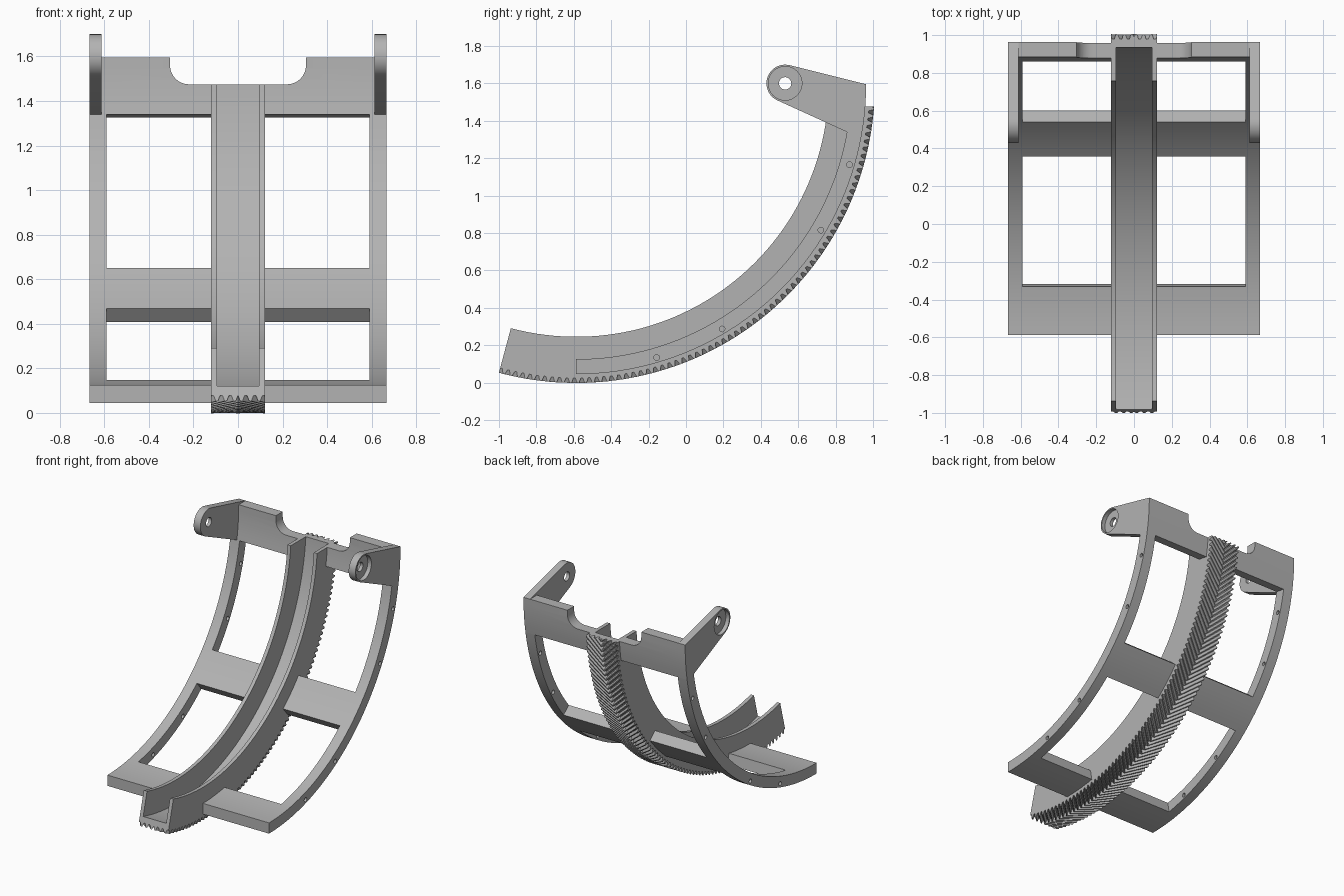
import bpy, bmesh
from math import sin, cos, pi, radians
from mathutils import Vector, Matrix

if "Cube" in bpy.data.objects:
    bpy.data.objects.remove(bpy.data.objects["Cube"])

CY, CZ = -0.587, 1.595            # centre of the curved frame
R_IN, R_OUT = 1.47, 1.55          # frame radii
X_IN, X_OUT = 0.59, 0.667         # side rail faces
WALL, TOP = 0.122, 1.475          # channel half width, cut height
START = -15

grey = bpy.data.materials.new("plain grey")
grey.use_nodes = True
grey.diffuse_color = (0.45, 0.45, 0.45, 1)
grey.node_tree.nodes["Principled BSDF"].inputs["Base Color"].default_value = (0.45, 0.45, 0.45, 1)


def polar(x, r, deg):
    """Point at radius r, angle measured from straight down toward the back."""
    a = radians(deg)
    return Vector((x, CY + r * sin(a), CZ - r * cos(a)))


def finish(name, bm):
    bmesh.ops.recalc_face_normals(bm, faces=bm.faces)
    mesh = bpy.data.meshes.new(name)
    bm.to_mesh(mesh)
    bm.free()
    ob = bpy.data.objects.new(name, mesh)
    bpy.context.collection.objects.link(ob)
    mesh.materials.append(grey)
    return ob


def loft(rings):
    """Closed solid through a list of closed point rings."""
    bm = bmesh.new()
    rows = [[bm.verts.new(p) for p in ring] for ring in rings]
    n = len(rows[0])
    for a, b in zip(rows, rows[1:]):
        for i in range(n):
            j = (i + 1) % n
            bm.faces.new((a[i], a[j], b[j], b[i]))
    bm.faces.new(rows[0])
    bm.faces.new(rows[-1])
    return bm


def arc_sweep(profile, a0, a1, step=2):
    n = max(1, round((a1 - a0) / step))
    return loft([[polar(x, r, a0 + (a1 - a0) * i / n) for x, r in profile]
                 for i in range(n + 1)])


def box_profile(x0, x1, r0=R_IN, r1=R_OUT):
    return [(x0, r0), (x1, r0), (x1, r1), (x0, r1)]


def trim(bm, point, normal):
    """Remove what lies beyond a plane and cap the cut."""
    geom = bm.verts[:] + bm.edges[:] + bm.faces[:]
    bmesh.ops.bisect_plane(bm, geom=geom, plane_co=point, plane_no=normal, clear_outer=True)
    rim = [e for e in bm.edges if e.is_boundary]
    if rim:
        bmesh.ops.holes_fill(bm, edges=rim, sides=0)


def cut(ob, cutter):
    cutter.hide_render = True
    mod = ob.modifiers.new("cut", 'BOOLEAN')
    mod.operation, mod.solver, mod.object = 'DIFFERENCE', 'EXACT', cutter
    bpy.context.view_layer.objects.active = ob
    bpy.ops.object.modifier_apply(modifier=mod.name)
    bpy.data.objects.remove(cutter)


def pin(centre, radius, depth):
    """Cylinder along x, used for drilling."""
    bm = bmesh.new()
    bmesh.ops.create_cone(bm, cap_ends=True, segments=32, radius1=radius, radius2=radius, depth=depth,
                          matrix=Matrix.Translation(centre) @ Matrix.Rotation(pi / 2, 4, 'Y'))
    return finish("cutter", bm)


def notch_cutter():
    """Rounded opening in the top edge of the back plate."""
    fillet, half = 0.085, 0.305
    side = [(half, 1.8)]
    for i in range(11):
        a = pi / 2 * i / 10
        side.append((half - fillet + fillet * cos(a), TOP + fillet - fillet * sin(a)))
    outline = side + [(-x, z) for x, z in reversed(side)]
    return finish("cutter", loft([[Vector((x, y, z)) for x, z in outline] for y in (0.6, 1.2)]))


parts = []

# U-shaped guide channel
inner, rim, floor, root = 0.095, 1.35, 1.527, 1.57
u_profile = [(WALL, rim), (WALL, root), (-WALL, root), (-WALL, rim),
             (-inner, rim), (-inner, floor), (inner, floor), (inner, rim)]
bm = arc_sweep(u_profile, START, 89)
trim(bm, (0, 0, TOP), (0, 0, 1))
parts.append(finish("guide_channel", bm))

# Herringbone gear rack under the channel
pitch, skew, tip = 1.44, 4.4, 1.597
rows = []
for k in range(-5, 81):
    for frac, r in ((0, root), (0.25, root), (0.5, tip), (0.75, tip)):
        a = START + (k + frac) * pitch
        row = [polar(x, r, a + skew * abs(x) / WALL) for x in (-WALL, 0, WALL)]
        row += [polar(x, 1.55, a + skew * abs(x) / WALL) for x in (WALL, 0, -WALL)]
        rows.append(row)
bm = loft(rows)
trim(bm, (0, 0, TOP), (0, 0, 1))
trim(bm, polar(0, 1, START), polar(0, 1, START - 90) - Vector((0, CY, CZ)))
parts.append(finish("gear_rack", bm))

for s, side in ((1, "left"), (-1, "right")):
    # Curved side rail with screw holes
    rail = finish(side + "_rail", arc_sweep(box_profile(s * X_IN, s * X_OUT), 0, 80))
    for deg in (16.4, 30.8, 59.2, 73.6):
        cut(rail, pin(polar(s * 0.63, 1.523, deg), 0.015, 0.2))
    parts.append(rail)

    # Cross bars between channel and rail
    for label, a0 in (("front", 0), ("middle", 40)):
        bar = arc_sweep(box_profile(s * 0.11, s * (X_IN + 0.002)), a0, a0 + 10)
        parts.append(finish(side + "_" + label + "_cross_bar", bar))

    # Back plate with rounded notch
    plate = finish(side + "_back_plate", arc_sweep(box_profile(s * 0.1, s * X_OUT), 80, 90))
    cut(plate, notch_cutter())
    parts.append(plate)

    # Pivot arm with hub recess and hole
    hub_y, hub_z, hub_r = 0.53, 1.6, 0.1
    bm = bmesh.new()
    for x in (s * 0.612, s * X_OUT):
        for i in range(48):
            a = 2 * pi * i / 48
            bm.verts.new((x, hub_y + hub_r * cos(a), hub_z + hub_r * sin(a)))
        for i in range(6):
            bm.verts.new(polar(x, R_OUT, 80 + 2 * i))
        bm.verts.new(polar(x, R_IN, 80))
    bmesh.ops.convex_hull(bm, input=bm.verts[:])
    bmesh.ops.dissolve_limit(bm, angle_limit=0.01, verts=bm.verts[:], edges=bm.edges[:])
    arm = finish(side + "_pivot_arm", bm)
    cut(arm, pin((s * X_OUT, hub_y, hub_z), 0.09, 0.06))
    cut(arm, pin((s * 0.64, hub_y, hub_z), 0.033, 0.3))
    parts.append(arm)

# Smooth curves, sharp edges
bpy.ops.object.select_all(action='DESELECT')
for ob in parts:
    ob.select_set(True)
bpy.context.view_layer.objects.active = parts[0]
bpy.ops.object.shade_smooth_by_angle(angle=radians(25))
